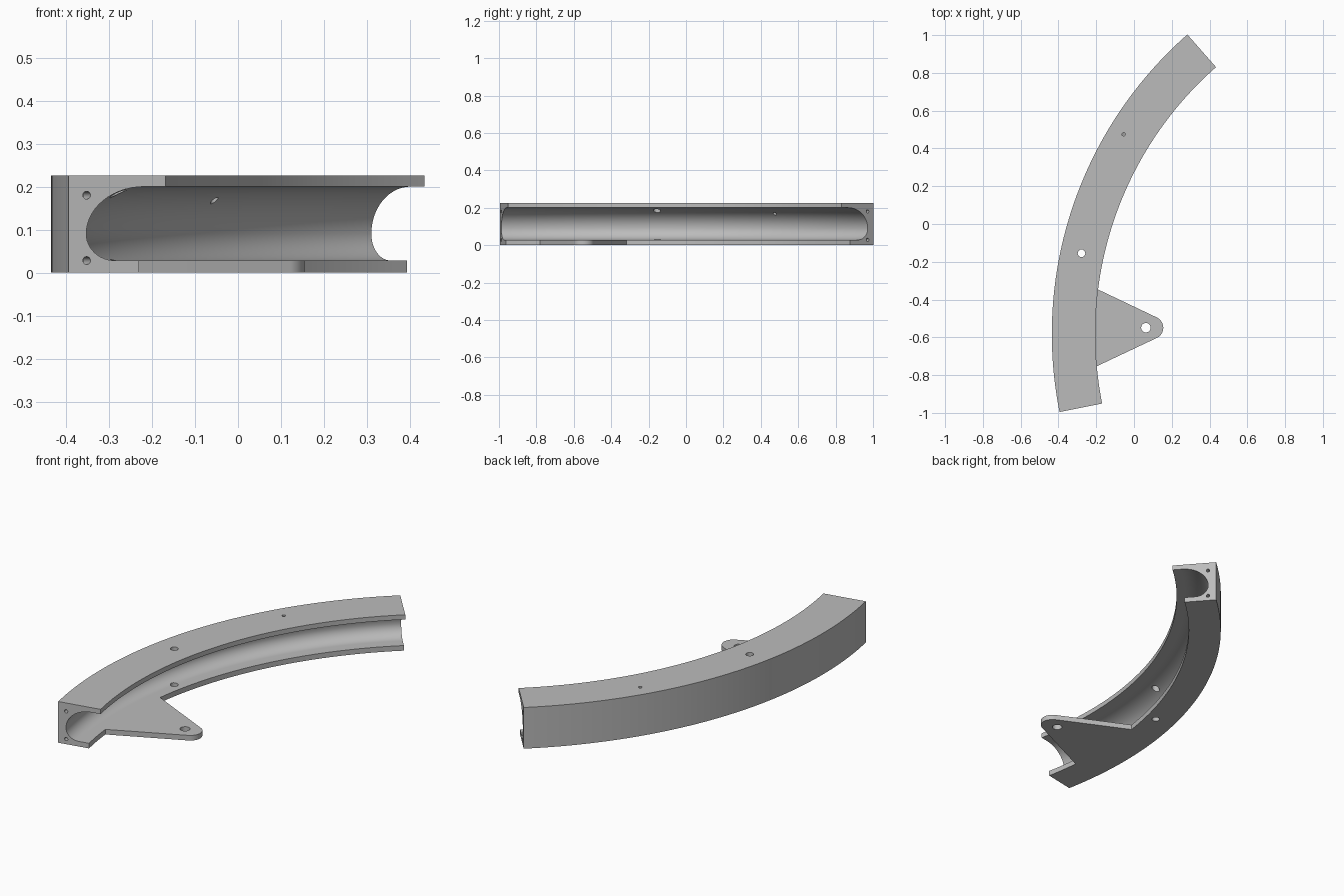
import bpy, bmesh
from math import sin, cos, pi, radians
from mathutils import Vector

cube = bpy.data.objects.get("Cube")
if cube:
    bpy.data.objects.remove(cube, do_unlink=True)

# Shared dimensions of the curved rail
CX, CY = 1.675, -0.582
R_OUT, R_TOP, R_LIP = 2.11, 1.88, 1.943
HEIGHT, LIP = 0.226, 0.028
START, END = radians(-11.3), radians(48.7)
STEPS = 72

grey = bpy.data.materials.new("plain_grey")
grey.use_nodes = True
colour = (0.5, 0.5, 0.5, 1)
grey.diffuse_color = colour
grey.node_tree.nodes["Principled BSDF"].inputs["Base Color"].default_value = colour


def on_arc(r, phi, z=0.0):
    return Vector((CX - r * cos(phi), CY + r * sin(phi), z))


def make_object(name, bm):
    bmesh.ops.recalc_face_normals(bm, faces=bm.faces)
    mesh = bpy.data.meshes.new(name)
    bm.to_mesh(mesh)
    bm.free()
    mesh.materials.append(grey)
    obj = bpy.data.objects.new(name, mesh)
    bpy.context.collection.objects.link(obj)
    return obj


def bridge(bm, a, b):
    for i in range(len(a)):
        j = (i + 1) % len(a)
        bm.faces.new((a[i], a[j], b[j], b[i]))


def add_drill(bm, centre, radius, depth, axis):
    rot = Vector(axis).to_track_quat("Z", "Y").to_matrix().to_4x4()
    rot.translation = centre
    bmesh.ops.create_cone(bm, cap_ends=True, segments=32, radius1=radius,
                          radius2=radius, depth=depth, matrix=rot)


def drill(obj, bm):
    cutter = make_object("drill_cutter", bm)
    cutter.hide_render = True
    mod = obj.modifiers.new("holes", "BOOLEAN")
    mod.operation = "DIFFERENCE"
    mod.solver = "EXACT"
    mod.object = cutter
    bpy.context.view_layer.objects.active = obj
    bpy.ops.object.modifier_apply(modifier=mod.name)
    bpy.data.objects.remove(cutter, do_unlink=True)


def smooth(obj):
    bpy.ops.object.select_all(action="DESELECT")
    obj.select_set(True)
    bpy.context.view_layer.objects.active = obj
    bpy.ops.object.shade_smooth_by_angle(angle=radians(30))


# Curved rail: C-shaped section swept along the arc
mid_z, top_z, deep = 0.09, 0.2, R_OUT - 0.042
section = [(R_LIP, 0), (R_OUT, 0), (R_OUT, HEIGHT), (R_TOP, HEIGHT), (R_TOP, top_z)]
for i in range(15):
    a = pi / 2 * i / 14
    section.append((deep - 0.138 * (1 - sin(a)), mid_z + (top_z - mid_z) * cos(a)))
for i in range(1, 13):
    a = pi / 2 * i / 12
    section.append((deep - 0.068 * (1 - cos(a)), mid_z - (mid_z - LIP) * sin(a)))
section.append((R_LIP, LIP))

bm = bmesh.new()
rings = []
for s in range(STEPS + 1):
    phi = START + (END - START) * s / STEPS
    rings.append([bm.verts.new(on_arc(r, phi, z)) for r, z in section])
for a, b in zip(rings, rings[1:]):
    bridge(bm, a, b)
bm.faces.new(rings[0])
bm.faces.new(rings[-1])
rail = make_object("curved_rail", bm)

# Rail holes: one through both lips, one small in the top, pin holes in the ends
bm = bmesh.new()
add_drill(bm, Vector((-0.278, -0.155, 0.15)), 0.02, 0.5, (0, 0, 1))
add_drill(bm, Vector((-0.055, 0.475, 0.2)), 0.009, 0.2, (0, 0, 1))
for phi in (START, END):
    for z in (0.028, 0.18):
        add_drill(bm, on_arc(R_OUT - 0.043, phi, z), 0.009, 0.16,
                  (sin(phi), cos(phi), 0))
drill(rail, bm)
smooth(rail)

# Mounting tab: tapered plate with a rounded tip, meeting the lower lip
outline = [on_arc(R_LIP, radians(7.8 - 13.7 * i / 16)) for i in range(17)]
for i in range(25):
    a = radians(-64.5 + 129 * i / 24)
    outline.append(Vector((0.095 + 0.06 * cos(a), -0.549 + 0.06 * sin(a), 0)))
bm = bmesh.new()
low = [bm.verts.new(p) for p in outline]
high = [bm.verts.new(p + Vector((0, 0, LIP))) for p in outline]
bridge(bm, low, high)
bm.faces.new(low)
bm.faces.new(high)
tab = make_object("mounting_tab", bm)

bm = bmesh.new()
add_drill(bm, Vector((0.063, -0.549, 0)), 0.025, 0.2, (0, 0, 1))
drill(tab, bm)
smooth(tab)
